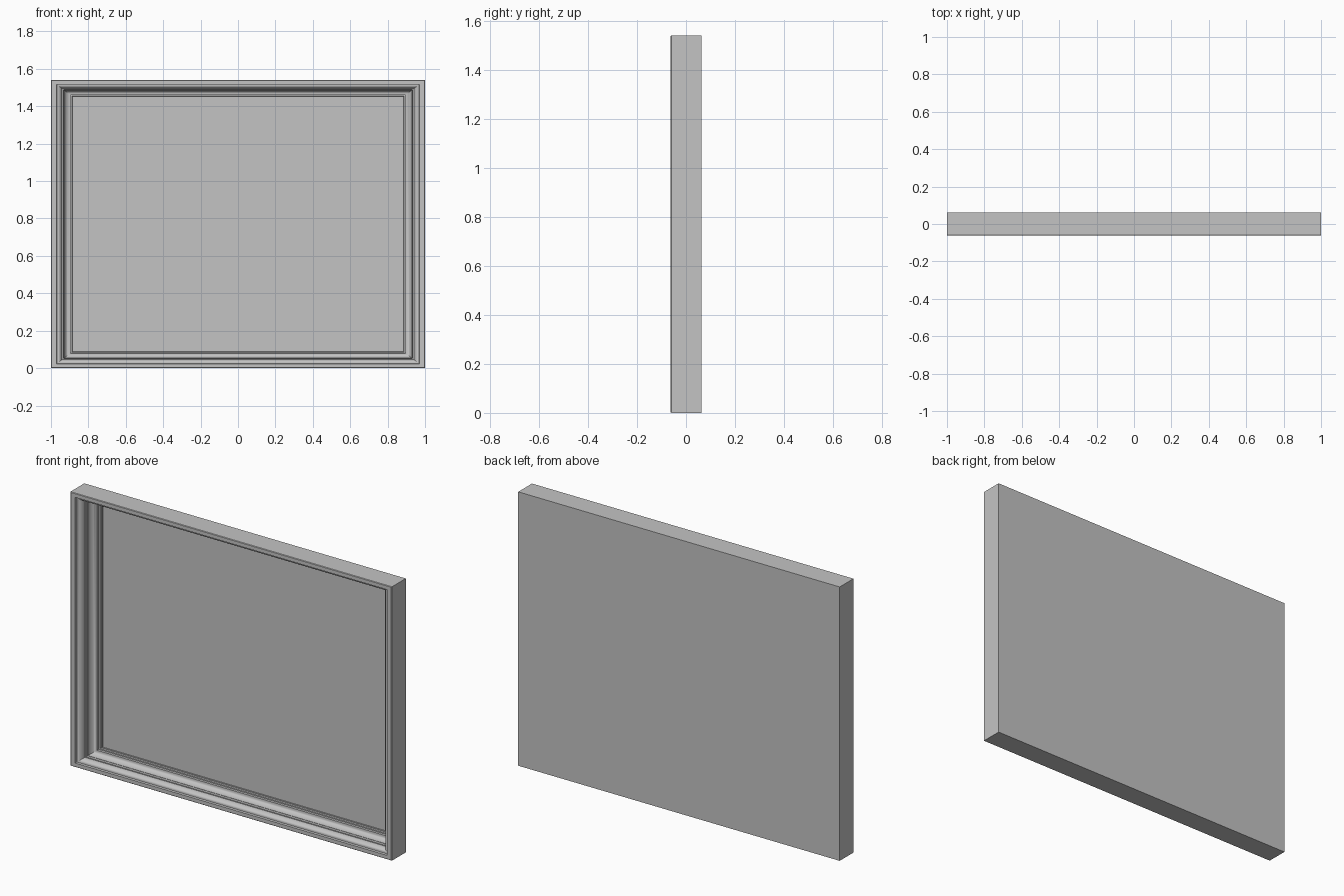
import bpy
import bmesh
import math

cube = bpy.data.objects.get("Cube")
if cube:
    bpy.data.objects.remove(cube, do_unlink=True)

WIDTH, HEIGHT, DEPTH = 2.0, 1.54, 0.125
SIDE, RAIL = 0.12, 0.092      # moulding width on the uprights and on the rails
PANEL_DEPTH = 0.118

grey = bpy.data.materials.new("plain_grey")
grey.use_nodes = True
colour = (0.55, 0.55, 0.55, 1)
grey.diffuse_color = colour
grey.node_tree.nodes["Principled BSDF"].inputs["Base Color"].default_value = colour


def arc(start, end, bulge, steps=6):
    """Quarter round between two profile points, convex or hollow."""
    points = []
    for i in range(steps + 1):
        a = math.pi / 2 * i / steps
        s, c = math.sin(a), 1 - math.cos(a)
        p, q = (s, c) if bulge else (c, s)
        points.append((start[0] + (end[0] - start[0]) * p,
                       start[1] + (end[1] - start[1]) * q))
    return points


def ring(bm, inset, depth):
    """Rectangle of vertices, inset by a share of the moulding width."""
    x = WIDTH / 2 - SIDE * inset
    low, high = RAIL * inset, HEIGHT - RAIL * inset
    y = depth - DEPTH / 2
    return [bm.verts.new(p) for p in
            ((-x, y, low), (x, y, low), (x, y, high), (-x, y, high))]


def finish(name, bm):
    bmesh.ops.recalc_face_normals(bm, faces=bm.faces)
    mesh = bpy.data.meshes.new(name)
    bm.to_mesh(mesh)
    bm.free()
    mesh.materials.append(grey)
    obj = bpy.data.objects.new(name, mesh)
    bpy.context.collection.objects.link(obj)
    bpy.ops.object.select_all(action="DESELECT")
    obj.select_set(True)
    bpy.context.view_layer.objects.active = obj
    bpy.ops.object.shade_smooth_by_angle(angle=math.radians(30))
    return obj


# Stepped moulding: (share of width inward, depth behind the front)
profile = [(0, DEPTH), (0, 0.003), (0.03, 0), (0.25, 0), (0.27, 0.012)]
profile += arc((0.29, 0.012), (0.5, 0.045), True)
profile += [(0.55, 0.045), (0.56, 0.058)]
profile += arc((0.58, 0.058), (0.8, 0.092), False)
profile += [(0.86, 0.092), (0.87, 0.104), (0.94, 0.104), (0.96, 0.112),
            (1, 0.112), (1, DEPTH)]

bm = bmesh.new()
rings = [ring(bm, *p) for p in profile]
for a, b in zip(rings, rings[1:] + rings[:1]):
    for i in range(4):
        j = (i + 1) % 4
        bm.faces.new((a[i], a[j], b[j], b[i]))
finish("frame_moulding", bm)

# Flat panel set into the back of the frame
bm = bmesh.new()
front, back = ring(bm, 1, PANEL_DEPTH), ring(bm, 1, DEPTH)
bm.faces.new(front)
bm.faces.new(back)
for i in range(4):
    j = (i + 1) % 4
    bm.faces.new((front[i], front[j], back[j], back[i]))
finish("picture_panel", bm)
